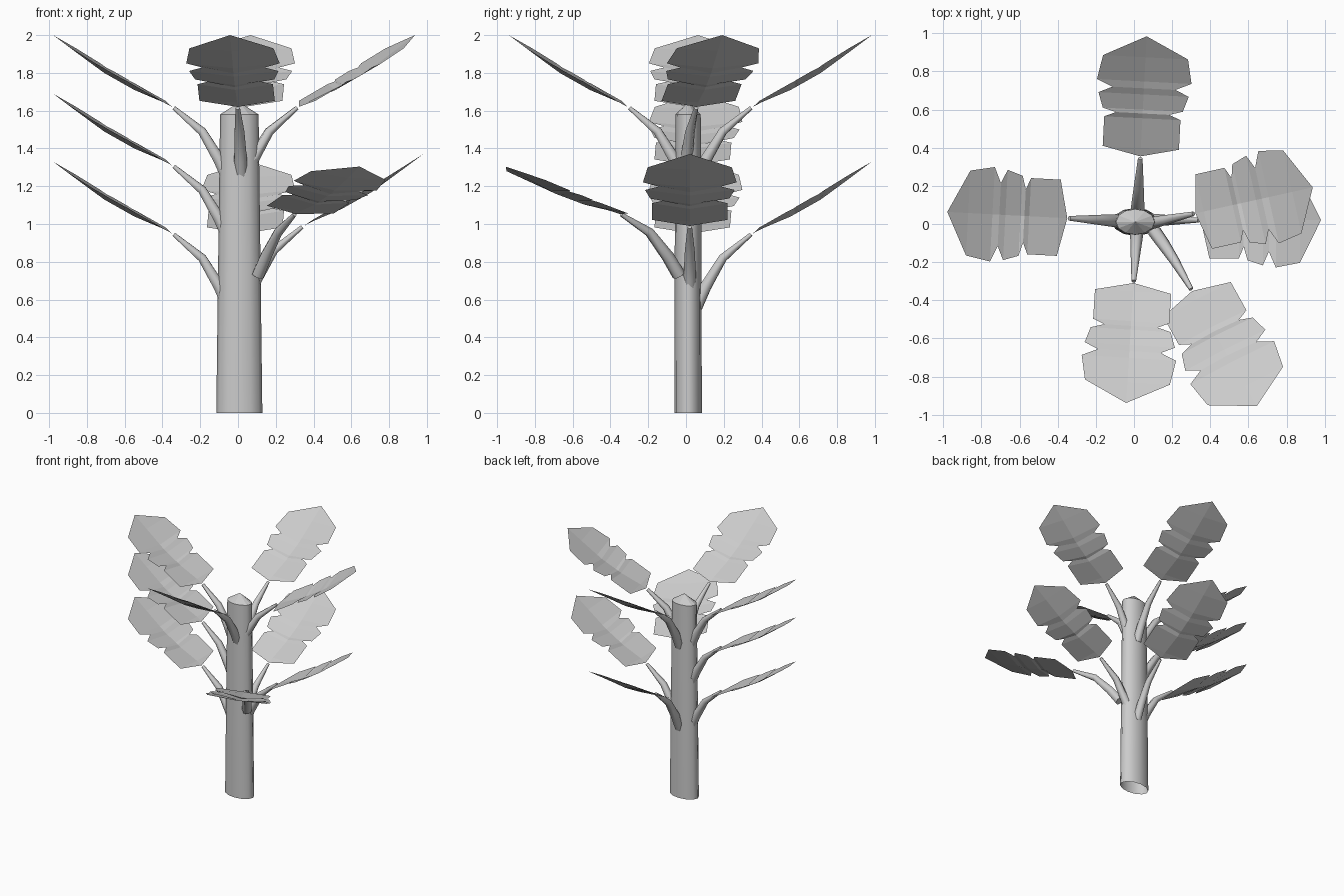
import bpy, bmesh
from math import radians, cos, sin, tau
from mathutils import Matrix, Vector

if "Cube" in bpy.data.objects:
    bpy.data.objects.remove(bpy.data.objects["Cube"])


def finish(bm, name):
    mesh = bpy.data.meshes.new(name)
    bm.normal_update()
    bm.to_mesh(mesh)
    bm.free()
    return mesh


def add(name, mesh, matrix=Matrix()):
    ob = bpy.data.objects.new(name, mesh)
    bpy.context.collection.objects.link(ob)
    ob.matrix_world = matrix
    return ob


def loft(bm, rings):
    for a, b in zip(rings, rings[1:]):
        n = len(a)
        for i in range(n):
            f = bm.faces.new((a[i], a[(i + 1) % n], b[(i + 1) % n], b[i]))
            f.smooth = True


def interp(table, v):
    for (a, za), (b, zb) in zip(table, table[1:]):
        if v <= b:
            return za + (zb - za) * (v - a) / (b - a)
    return table[-1][1]


# Trunk: tapered oval column, open below, with a low pointed cap
bm = bmesh.new()
rings = []
for z, rx, ry in ((0, .122, .073), (.8, .112, .071), (1.58, .102, .067)):
    rings.append([bm.verts.new((.007 + rx * cos(tau * i / 12), .011 + ry * sin(tau * i / 12), z))
                  for i in range(12)])
loft(bm, rings)
apex = bm.verts.new((.007, .011, 1.645))
for i in range(12):
    bm.faces.new((rings[-1][i], rings[-1][(i + 1) % 12], apex))
trunk = add("trunk", finish(bm, "trunk"))

# Stalk: bent tapering six-sided tube, running outward along local x
bm = bmesh.new()
path = [(.05, .03, .036), (.10, .14, .034), (.19, .29, .026), (.34, .415, .012)]
rings = []
for k, (x, z, r) in enumerate(path):
    p, q = path[max(k - 1, 0)], path[min(k + 1, 3)]
    t = Vector((q[0] - p[0], 0, q[1] - p[1])).normalized()
    up = Vector((-t.z, 0, t.x))
    rings.append([bm.verts.new(Vector((x, 0, z)) + r * (Vector((0, cos(tau * i / 6), 0)) + up * sin(tau * i / 6)))
                  for i in range(6)])
loft(bm, rings)
bm.faces.new(rings[0][::-1])
bm.faces.new(rings[-1])
stalk_mesh = finish(bm, "stalk")

# Leaf: notched sheet with a sunken midrib
outline = [(.20, .045), (.20, .20), (.14, .225), (.21, .245), (.237, .325),
           (.165, .357), (.248, .393), (.223, .52)]          # half width, distance out
rib = [(0, 0), (.2, .085), (.36, .175), (.51, .285), (.63, .375)]
edge = [(0, 0), (.05, .03), (.2, .115), (.36, .205), (.52, .305), (.63, .375)]
bm = bmesh.new()
base = bm.verts.new((.35, 0, .42))
tip = bm.verts.new((.98, 0, .80))
mids = [bm.verts.new((.35 + v, 0, .425 + interp(rib, v))) for _, v in outline]
for s in (1, -1):
    outs = [bm.verts.new((.35 + v, s * u, .425 + interp(edge, v))) for u, v in outline]
    faces = [(base, outs[0], mids[0]), (mids[-1], outs[-1], tip)]
    faces += [(mids[i], outs[i], outs[i + 1], mids[i + 1]) for i in range(len(outs) - 1)]
    for f in faces:
        bm.faces.new(f[::-1] if s > 0 else f)
leaf_mesh = finish(bm, "leaf")

# Fronds: origin, yaw, pitch, roll
fronds = [((0, .012, z), 177, 0, 0) for z in (1.2, .89, .53)]
fronds += [((.015, .005, z), 87, 0, 0) for z in (1.2, .53)]
fronds += [((.02, .04, 1.2), -93.6, 0, 0),
           ((-.02, -.02, 1.2), 12.5, 0, 0),
           ((0, .02, .57), 0, 0, 0),
           ((.08, .01, .71), -64, 11, -6)]
for n, (loc, yaw, pitch, roll) in enumerate(fronds, 1):
    m = (Matrix.Translation(loc) @ Matrix.Rotation(radians(yaw), 4, 'Z')
         @ Matrix.Rotation(radians(pitch), 4, 'Y') @ Matrix.Rotation(radians(roll), 4, 'X'))
    add(f"stalk_{n}", stalk_mesh, m)
    add(f"leaf_{n}", leaf_mesh, m)
